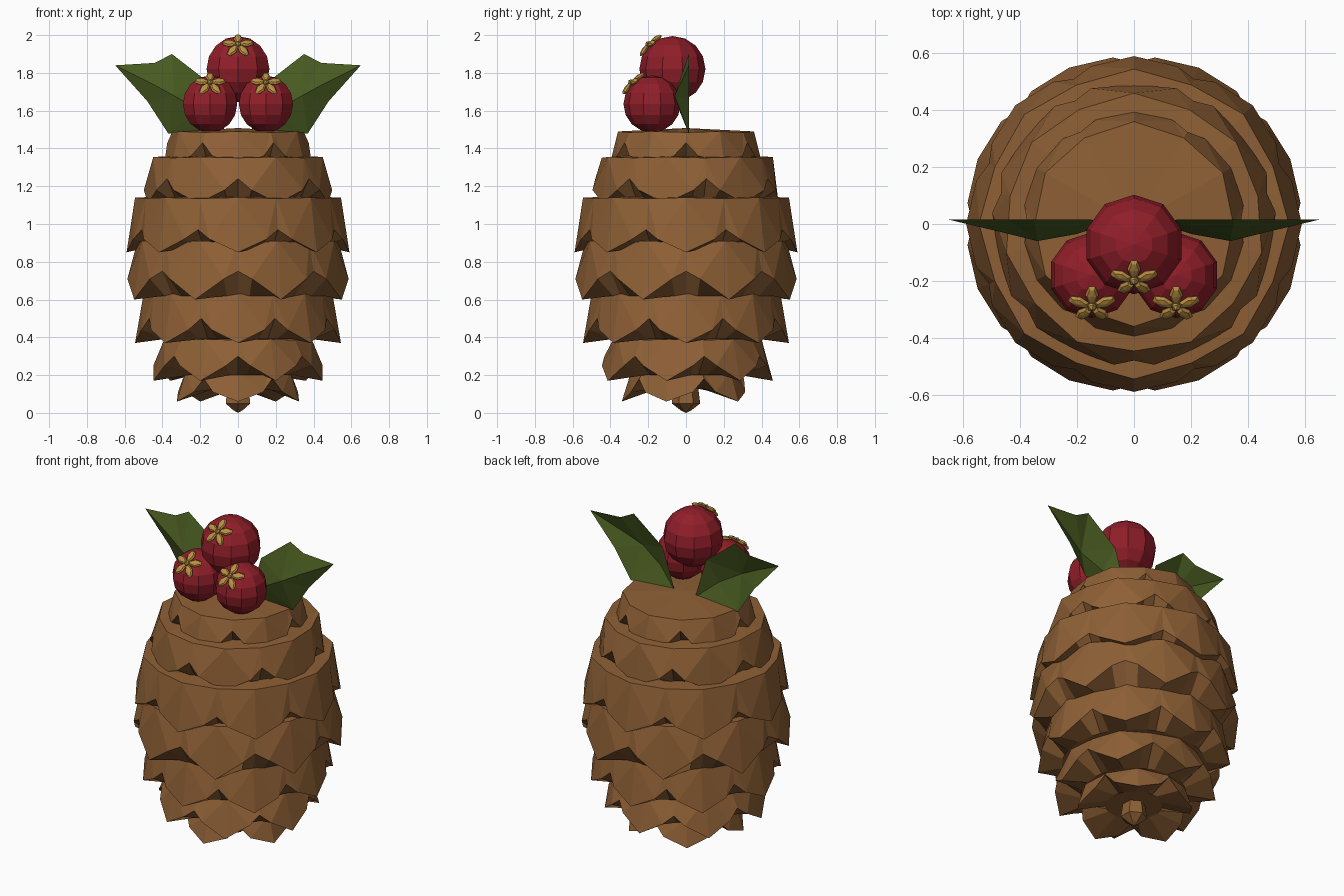
import bpy, bmesh
from math import sin, cos, pi, radians
from mathutils import Matrix

cube = bpy.data.objects.get("Cube")
if cube:
    bpy.data.objects.remove(cube)


def material(name, rgb):
    m = bpy.data.materials.new(name)
    m.use_nodes = True
    m.diffuse_color = (*rgb, 1)
    m.node_tree.nodes["Principled BSDF"].inputs["Base Color"].default_value = (*rgb, 1)
    return m


BROWN = material("cone brown", (0.27, 0.116, 0.036))
RED = material("berry red", (0.28, 0.013, 0.022))
GREEN = material("leaf green", (0.066, 0.105, 0.015))
GOLD = material("calyx gold", (0.5, 0.28, 0.055))


def finish(name, bm, mat):
    bmesh.ops.recalc_face_normals(bm, faces=bm.faces)
    me = bpy.data.meshes.new(name)
    bm.to_mesh(me)
    bm.free()
    me.materials.append(mat)
    ob = bpy.data.objects.new(name, me)
    bpy.context.collection.objects.link(ob)
    return ob


def polar(bm, r, a, z):
    return bm.verts.new((r * cos(a), r * sin(a), z))


def scale_tier(name, n, start, top, corner, tip, notch_z, inner):
    """Ring of n overlapping scales; top, corner, tip and inner are (radius, z)."""
    bm = bmesh.new()
    half = pi / n
    rim, edge, under = [], [], []
    for i in range(n):
        a = radians(start) + 2 * half * i
        rim += [polar(bm, top[0], a, top[1]),
                polar(bm, top[0] * 0.97, a + half, top[1] - 0.005)]
        for r, off, z in ((tip[0], 0, tip[1]), (corner[0], 0.68, corner[1]),
                          (corner[0] * 0.96, 1, notch_z), (corner[0], 1.32, corner[1])):
            edge.append(polar(bm, r, a + off * half, z))
            under.append(polar(bm, inner[0], a + off * half, inner[1]))
    hub = bm.verts.new((0, 0, top[1] + 0.018))
    base = bm.verts.new((0, 0, inner[1]))
    for i in range(n):
        t0, v, t1 = rim[2 * i], rim[2 * i + 1], rim[(2 * i + 2) % (2 * n)]
        p, c, k, d = edge[4 * i:4 * i + 4]
        q = edge[(4 * i + 4) % (4 * n)]
        for tri in ((t0, p, c), (t0, c, v), (v, c, k), (v, k, d),
                    (v, d, t1), (t1, d, q), (hub, t0, v), (hub, v, t1)):
            bm.faces.new(tri)
    for i in range(4 * n):
        j = (i + 1) % (4 * n)
        bm.faces.new((edge[i], under[i], under[j], edge[j]))
        bm.faces.new((under[i], base, under[j]))
    finish(name, bm, BROWN)


# Tiers of scales, bottom to top
TIERS = [
    (5, -90, (0.29, 0.22), (0.32, 0.11), (0.34, 0.06), 0.18, (0.16, 0.13)),
    (7, 90, (0.40, 0.39), (0.45, 0.25), (0.46, 0.17), 0.30, (0.30, 0.20)),
    (8, 0, (0.50, 0.63), (0.53, 0.44), (0.545, 0.37), 0.50, (0.41, 0.39)),
    (8, 22.5, (0.55, 0.91), (0.59, 0.71), (0.595, 0.60), 0.75, (0.49, 0.62)),
    (8, 0, (0.545, 1.14), (0.575, 0.92), (0.59, 0.85), 0.97, (0.48, 0.88)),
    (7, 90, (0.46, 1.355), (0.50, 1.18), (0.49, 1.11), 1.24, (0.42, 1.13)),
    (6, 90, (0.36, 1.49), (0.39, 1.36), (0.40, 1.33), 1.43, (0.33, 1.34)),
]
for i, tier in enumerate(TIERS):
    scale_tier("scale_tier_%d" % (i + 1), *tier)

# Small stub at the bottom tip
bm = bmesh.new()
rings = [[polar(bm, r, 2 * pi * k / 6 + pi / 6, z) for k in range(6)]
         for r, z in ((0.03, 0.015), (0.075, 0.05), (0.06, 0.17))]
for lo, hi in zip(rings, rings[1:]):
    for k in range(6):
        bm.faces.new((lo[k], lo[k - 1], hi[k - 1], hi[k]))
point = bm.verts.new((0, 0, 0))
for k in range(6):
    bm.faces.new((rings[0][k], rings[0][k - 1], point))
bm.faces.new(rings[-1])
finish("bottom_stub", bm, BROWN)


# Upright faceted berries with a five-petal calyx on the upper front
def berry(name, centre, r):
    place = Matrix.Translation(centre)
    bm = bmesh.new()
    bmesh.ops.create_uvsphere(bm, u_segments=10, v_segments=8, radius=r)
    finish(name, bm, RED).matrix_world = place

    bm = bmesh.new()
    bmesh.ops.create_icosphere(bm, subdivisions=1, radius=0.018,
                               matrix=Matrix.Translation((0, 0, r + 0.008)))
    for k in range(5):
        petal = (Matrix.Rotation(pi / 2 + 2 * pi * k / 5, 4, "Z")
                 @ Matrix.Translation((0.049, 0, r))
                 @ Matrix.Rotation(radians(10), 4, "Y")
                 @ Matrix.Diagonal((0.041, 0.024, 0.014, 1)))
        bmesh.ops.create_uvsphere(bm, u_segments=6, v_segments=4, radius=1,
                                  matrix=petal)
    tilt = Matrix.Rotation(radians(44), 4, "X")
    finish(name + "_calyx", bm, GOLD).matrix_world = place @ tilt


berry("top_berry", (0, -0.072, 1.82), 0.175)
berry("left_berry", (0.148, -0.18, 1.635), 0.151)
berry("right_berry", (-0.148, -0.18, 1.635), 0.151)


# Spiky leaves folded forward along the midrib
UPPER = [(0.44, 1.853), (0.35, 1.90), (0.15, 1.745)]
LOWER = [(0.48, 1.65), (0.37, 1.48), (0.15, 1.48)]
RIB = [(0.46, 1.745, -0.03), (0.34, 1.68, -0.06), (0.2, 1.6, -0.035)]


def leaf(name, side):
    bm = bmesh.new()

    def vert(x, z, y=0.015):
        return bm.verts.new((side * x, y, z))

    tip, base = vert(0.65, 1.84), vert(0.07, 1.49, 0.01)
    rib = [tip] + [vert(*p) for p in RIB] + [base]
    for outline in (UPPER, LOWER):
        rim = [tip] + [vert(*p) for p in outline] + [base]
        for i in range(4):
            quad = [rim[i], rim[i + 1], rib[i + 1], rib[i]]
            bm.faces.new(list(dict.fromkeys(quad)))
    bmesh.ops.triangulate(bm, faces=bm.faces)
    finish(name, bm, GREEN)


leaf("left_leaf", 1)
leaf("right_leaf", -1)
